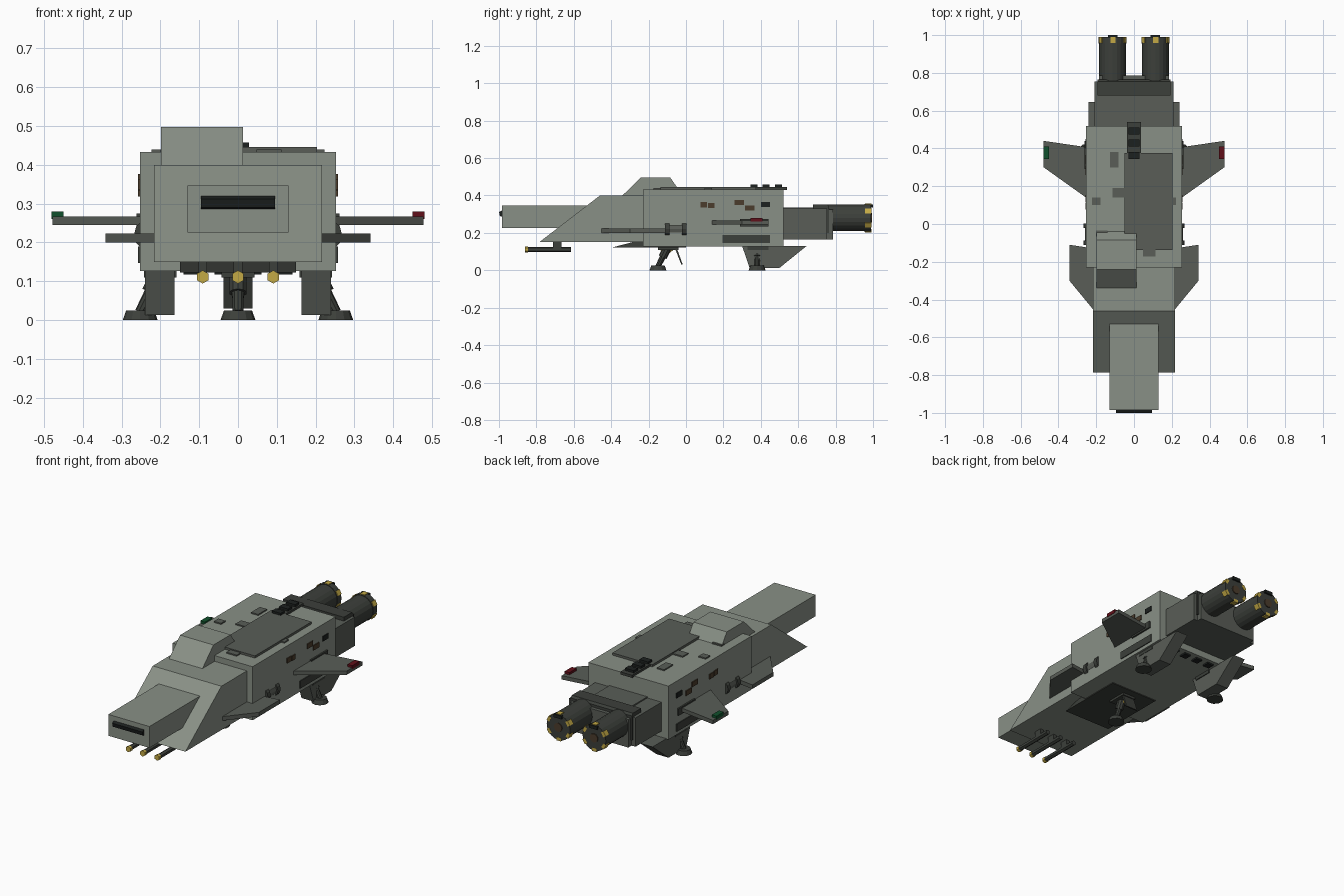
import bpy, bmesh, math
from mathutils import Vector


def mat(name, r, g, b):
    m = bpy.data.materials.new(name)
    m.diffuse_color = (r, g, b, 1)
    return m


HULL = mat("hull_green_grey", 0.25, 0.28, 0.24)
MID = mat("mid_grey", 0.10, 0.11, 0.095)
DARK = mat("dark_grey", 0.045, 0.05, 0.043)
BLACK = mat("black", 0.012, 0.015, 0.014)
YELLOW = mat("yellow", 0.55, 0.40, 0.06)
BROWN = mat("rust_brown", 0.07, 0.045, 0.025)
RED = mat("red_light", 0.12, 0.005, 0.01)
GREEN = mat("green_light", 0.005, 0.08, 0.025)


def finish(name, bm, material):
    bmesh.ops.recalc_face_normals(bm, faces=bm.faces)
    me = bpy.data.meshes.new(name)
    bm.to_mesh(me)
    bm.free()
    me.materials.append(material)
    ob = bpy.data.objects.new(name, me)
    bpy.context.collection.objects.link(ob)
    return ob


def prism(name, pts, lo, hi, axis, material):
    """Extrude a 2D outline along x (outline in y,z) or z (outline in x,y)."""
    bm = bmesh.new()
    place = (lambda p, t: (t, p[0], p[1])) if axis == 'X' else (lambda p, t: (p[0], p[1], t))
    a = [bm.verts.new(place(p, lo)) for p in pts]
    b = [bm.verts.new(place(p, hi)) for p in pts]
    bm.faces.new(a)
    bm.faces.new(b)
    n = len(pts)
    for i in range(n):
        bm.faces.new((a[i], a[(i + 1) % n], b[(i + 1) % n], b[i]))
    return finish(name, bm, material)


def box(name, x0, x1, y0, y1, z0, z1, material):
    return prism(name, [(x0, y0), (x1, y0), (x1, y1), (x0, y1)], z0, z1, 'Z', material)


def rod(name, a, b, r1, r2, material, sides=12):
    """Cylinder or cone frustum between two points."""
    a, b = Vector(a), Vector(b)
    bm = bmesh.new()
    bmesh.ops.create_cone(bm, cap_ends=True, segments=sides, radius1=r1, radius2=r2, depth=(b - a).length)
    bmesh.ops.rotate(bm, verts=bm.verts, matrix=(b - a).to_track_quat('Z', 'Y').to_matrix())
    bmesh.ops.translate(bm, verts=bm.verts, vec=(a + b) / 2)
    return finish(name, bm, material)


# Hull
box("main_hull", -0.253, 0.253, -0.23, 0.52, 0.127, 0.433, HULL)
prism("forward_hull", [(-0.785, 0.15), (-0.46, 0.40), (-0.22, 0.40), (-0.22, 0.15)], -0.217, 0.217, 'X', HULL)
box("nose", -0.13, 0.13, -0.985, -0.45, 0.225, 0.347, HULL)
prism("nose_visor", [(-0.98, 0.285), (-0.995, 0.29), (-1.0, 0.312), (-0.98, 0.322)], -0.095, 0.095, 'X', BLACK)
prism("cockpit", [(-0.35, 0.39), (-0.24, 0.497), (-0.085, 0.497), (-0.035, 0.425), (-0.2, 0.39)],
      -0.198, 0.013, 'X', HULL)
prism("belly_scoop", [(-0.395, 0.122), (-0.28, 0.152), (-0.0, 0.152), (-0.0, 0.122)], -0.15, 0.15, 'X', DARK)

# Roof
box("roof_plate", -0.05, 0.203, -0.137, 0.375, 0.43, 0.446, MID)
box("antenna_rail", -0.037, 0.037, 0.345, 0.54, 0.43, 0.445, DARK)
for i in range(3):
    y = 0.345 + 0.065 * i
    box("antenna_block", -0.028, 0.028, y, y + 0.037, 0.44, 0.458, BLACK)
for x, y, w, d in [(-0.105, 0.34, 0.045, 0.08), (-0.08, 0.165, 0.065, 0.05), (-0.2, 0.12, 0.045, 0.04),
                   (0.2, 0.12, 0.045, 0.04), (0.08, -0.15, 0.065, 0.045), (-0.17, -0.05, 0.06, 0.03)]:
    box("roof_panel", x - w / 2, x + w / 2, y - d / 2, y + d / 2, 0.43, 0.44, MID)

# Engine section
box("engine_block", -0.21, 0.21, 0.51, 0.755, 0.165, 0.33, MID)
box("engine_rear_lip", -0.185, 0.185, 0.74, 0.785, 0.165, 0.325, MID)
prism("engine_band", [(0.68, 0.2), (0.68, 0.352), (0.755, 0.352), (0.765, 0.34), (0.765, 0.2)],
      -0.193, 0.193, 'X', DARK)
box("engine_top_cover", -0.12, 0.12, 0.51, 0.69, 0.32, 0.337, MID)

for s in (-1, 1):
    # Engines
    ex, ez = s * 0.113, 0.28
    rod("engine", (ex, 0.75, ez), (ex, 0.96, ez), 0.071, 0.071, DARK, 20)
    rod("engine_rim", (ex, 0.955, ez), (ex, 0.99, ez), 0.074, 0.074, DARK, 20)
    rod("engine_nozzle", (ex, 0.98, ez), (ex, 0.995, ez), 0.025, 0.025, BROWN, 12)
    for k in range(6):
        a = math.pi / 3 * k + 0.5
        cx, cz = ex + 0.068 * math.cos(a), ez + 0.068 * math.sin(a)
        m = box("engine_mark", -0.009, 0.009, 0.958, 0.991, -0.014, 0.014, YELLOW)
        m.location = (cx, 0, cz)
        m.rotation_euler = (0, -a, 0)
    box("engine_fin", ex - 0.025, ex + 0.025, 0.985, 1.0, ez + 0.055, ez + 0.073, BLACK)

    # Wings
    prism("rear_wing", [(s * 0.24, 0.13), (s * 0.478, 0.30), (s * 0.478, 0.44), (s * 0.24, 0.405)],
          0.245, 0.267, 'Z', MID)
    box("wing_light", s * 0.45, s * 0.48, 0.345, 0.41, 0.26, 0.28, RED if s > 0 else GREEN)
    box("wing_root", s * 0.24, s * 0.262, 0.29, 0.44, 0.235, 0.275, DARK)
    prism("front_wing", [(s * 0.21, -0.46), (s * 0.342, -0.30), (s * 0.342, -0.11), (s * 0.21, -0.13)],
          0.20, 0.223, 'Z', MID)
    prism("belly_fin", [(0.30, 0.13), (0.645, 0.13), (0.50, 0.013), (0.34, 0.013)],
          s * 0.163, s * 0.24, 'X', MID)

    # Side pods and panels
    rod("side_pod", (s * 0.225, -0.10, 0.22), (s * 0.225, -0.0, 0.22), 0.034, 0.034, MID, 12)
    for y in (-0.112, -0.022):
        rod("pod_ring", (s * 0.225, y, 0.22), (s * 0.225, y + 0.025, 0.22), 0.043, 0.043, DARK, 12)
    box("side_slot", s * 0.24, s * 0.258, 0.195, 0.45, 0.147, 0.19, DARK)
    for y, z, w, m in [(0.095, 0.35, 0.035, BROWN), (0.135, 0.347, 0.035, BROWN), (0.285, 0.362, 0.05, BROWN),
                       (0.34, 0.333, 0.05, BROWN), (0.425, 0.352, 0.05, BLACK)]:
        box("side_panel", s * 0.24, s * 0.258, y - w / 2, y + w / 2, z - 0.014, z + 0.014, m)

# Guns
for x in (-0.091, 0, 0.091):
    rod("gun_barrel", (x, -0.85, 0.111), (x, -0.615, 0.111), 0.014, 0.014, DARK, 6)
    rod("gun_tip", (x, -0.862, 0.111), (x, -0.845, 0.111), 0.017, 0.017, YELLOW, 6)
    box("gun_mount", x - 0.011, x + 0.011, -0.71, -0.665, 0.11, 0.155, DARK)

# Landing gear: hip position and foot position
for hip, foot in [((0, -0.10), (0, -0.15)), ((0.20, 0.38), (0.252, 0.38)), ((-0.20, 0.38), (-0.252, 0.38))]:
    top, low = (*hip, 0.12), (*foot, 0.02)
    mid = tuple((a + b) / 2 for a, b in zip(top, low))
    box("gear_plate", hip[0] - 0.042, hip[0] + 0.042, hip[1] - 0.05, hip[1] + 0.06, 0.109, 0.13, DARK)
    rod("gear_strut", top, low, 0.018, 0.014, DARK, 10)
    rod("gear_sleeve", top, mid, 0.023, 0.023, DARK, 10)
    rod("gear_foot", (*foot, 0), (*foot, 0.025), 0.045, 0.036, DARK, 12)
    for d in (-0.03, 0.03):
        rod("gear_piston", (hip[0], hip[1] + d, 0.115), (mid[0], mid[1], 0.07), 0.006, 0.006, YELLOW, 6)
prism("gear_door", [(-0.06, 0.12), (-0.025, 0.03), (-0.017, 0.03), (-0.05, 0.12)], -0.037, 0.037, 'X', DARK)

# Small vents under the rear hull
for i in range(4):
    x = -0.12 + 0.08 * i
    box("belly_vent", x - 0.02, x + 0.02, 0.46, 0.50, 0.118, 0.13, BLACK)
